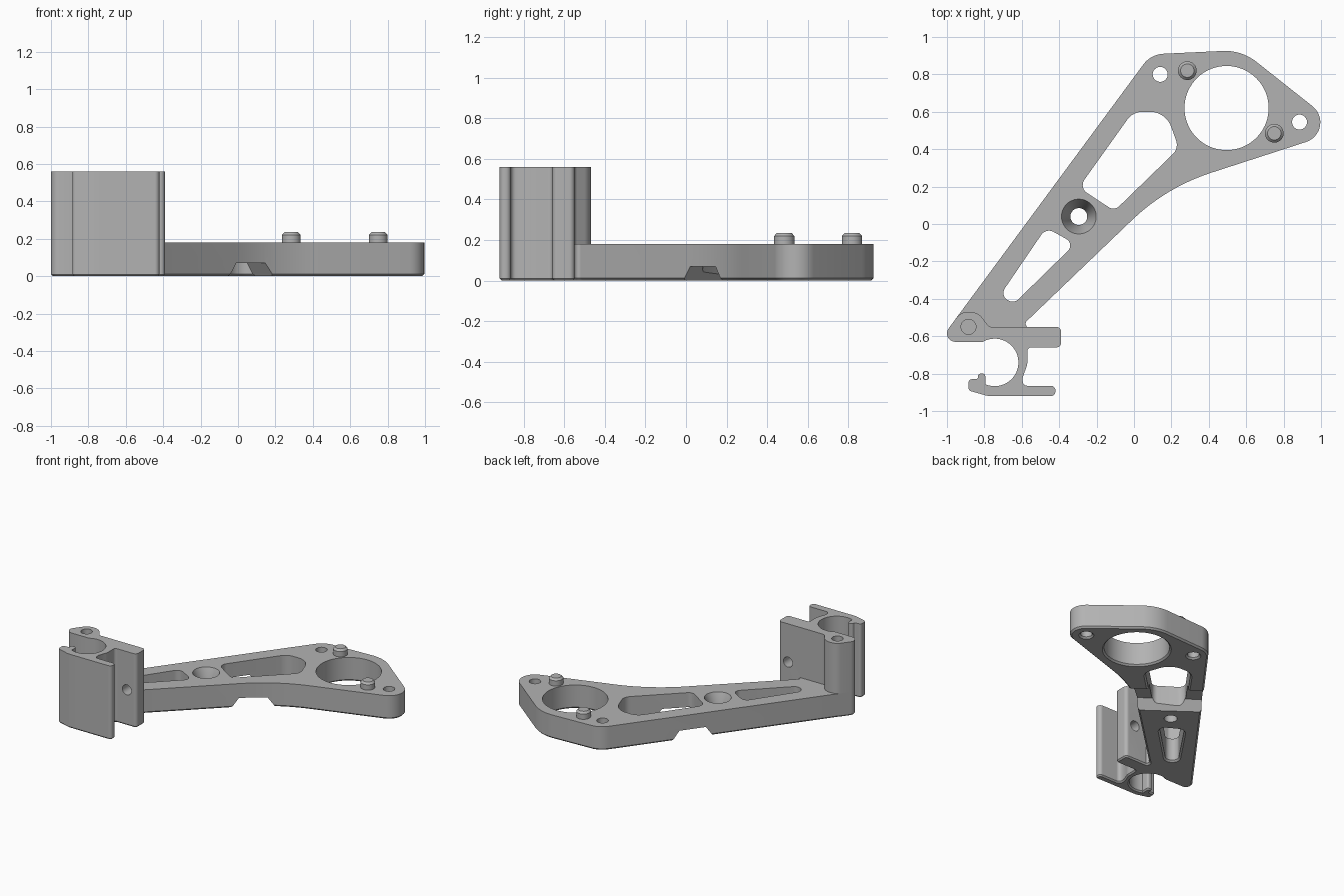
import bpy, bmesh, math
from mathutils import Matrix, Vector

if "Cube" in bpy.data.objects:
    bpy.data.objects.remove(bpy.data.objects["Cube"])

grey = bpy.data.materials.new("plain grey")
grey.use_nodes = True
grey.diffuse_color = (0.45, 0.45, 0.45, 1)
grey.node_tree.nodes["Principled BSDF"].inputs["Base Color"].default_value = (0.45, 0.45, 0.45, 1)


def rounded(corners, steps=10):
    """Outline from (x, y, radius) corners, each replaced by a fillet arc."""
    out = []
    for i, (x, y, r) in enumerate(corners):
        p = Vector((x, y))
        if r == 0:
            out.append(p)
            continue
        a = (Vector(corners[i - 1][:2]) - p).normalized()
        b = (Vector(corners[(i + 1) % len(corners)][:2]) - p).normalized()
        half = a.angle(b) / 2
        centre = p + (a + b).normalized() * r / math.sin(half)
        start = p + a * r / math.tan(half) - centre
        end = p + b * r / math.tan(half) - centre
        sweep = math.atan2(start.x * end.y - start.y * end.x, start.dot(end))
        for k in range(steps + 1):
            out.append(centre + Matrix.Rotation(sweep * k / steps, 2) @ start)
    return out


def arc(x, y, r, a0=0, a1=360, n=48):
    """Arc points; a full turn leaves out the repeated end point."""
    count = n if abs(a1 - a0) == 360 else n + 1
    angles = [math.radians(a0 + (a1 - a0) * k / n) for k in range(count)]
    return [Vector((x + r * math.cos(t), y + r * math.sin(t))) for t in angles]


def offset(pts, d):
    """Move a counter-clockwise outline inward by d."""
    out = []
    for i, p in enumerate(pts):
        e1 = (p - pts[i - 1]).normalized()
        e2 = (pts[(i + 1) % len(pts)] - p).normalized()
        n1, n2 = Vector((-e1.y, e1.x)), Vector((-e2.y, e2.x))
        out.append(p + (n1 + n2) * d / max(0.4, 1 + n1.dot(n2)))
    return out


def loft(name, layers, matrix=Matrix()):
    """Solid through (outline, height) layers with equal point counts."""
    bm = bmesh.new()
    rings = [[bm.verts.new((p.x, p.y, z)) for p in pts] for pts, z in layers]
    for low, high in zip(rings, rings[1:]):
        for i in range(len(low)):
            j = (i + 1) % len(low)
            bm.faces.new((low[i], low[j], high[j], high[i]))
    bm.faces.new(rings[0][::-1])
    bm.faces.new(rings[-1])
    bm.transform(matrix)
    bmesh.ops.recalc_face_normals(bm, faces=bm.faces)
    mesh = bpy.data.meshes.new(name)
    bm.to_mesh(mesh)
    bm.free()
    mesh.materials.append(grey)
    obj = bpy.data.objects.new(name, mesh)
    bpy.context.collection.objects.link(obj)
    return obj


def body(name, pts, top, chamfer=0.012):
    return loft(name, [(offset(pts, chamfer), 0), (pts, chamfer), (pts, top)])


def hole(pts, flare=0.012):
    """Through cutter that flares at the underside."""
    wide = offset(pts, -2 * flare)
    return loft("cutter", [(wide, -flare), (pts, flare), (pts, 0.7)])


def combine(target, tool, operation):
    mod = target.modifiers.new(operation.lower(), "BOOLEAN")
    mod.operation, mod.solver, mod.object = operation, "EXACT", tool
    bpy.ops.object.select_all(action="DESELECT")
    bpy.context.view_layer.objects.active = target
    target.select_set(True)
    bpy.ops.object.modifier_apply(modifier=mod.name)
    bpy.data.objects.remove(tool)


def smooth(obj):
    bpy.ops.object.select_all(action="DESELECT")
    bpy.context.view_layer.objects.active = obj
    obj.select_set(True)
    bpy.ops.object.shade_smooth_by_angle(angle=math.radians(28))


# Flat arm with a wide rounded head
arm = body("bracket_arm", rounded([
    (-1.022, -0.60, 0.03), (-0.55, -0.60, 0), (-0.55, -0.565, 0), (-0.59, -0.535, 0.02),
    (0.172, 0.196, 1.1), (1.116, 0.502, 0.11), (0.575, 0.93, 0.27), (0.09, 0.907, 0.14)]), 0.18)

# Tall clamp: screw column, tongue, open bore and lower jaw
clamp_outline = rounded([
    (-0.39, -0.55, 0.025), (-0.775, -0.55, 0.03), (-0.835, -0.47, 0.08),
    (-0.926, -0.47, 0.075), (-1.044, -0.63, 0.045), (-0.815, -0.63, 0)])[:-1]
# The shared fillet helper needs the neighbours, so the loop is made in one go
corners = [
    (-0.39, -0.55, 0.025), (-0.775, -0.55, 0.03), (-0.835, -0.47, 0.08),
    (-0.926, -0.47, 0.075), (-1.044, -0.63, 0.045)]
corners += [(p.x, p.y, 0) for p in arc(-0.745, -0.74, 0.127, 120, -113, 40)]
corners += [
    (-0.795, -0.80, 0.015), (-0.835, -0.80, 0.015), (-0.835, -0.83, 0.01),
    (-0.885, -0.83, 0.018), (-0.885, -0.89, 0.02), (-0.78, -0.92, 0.1),
    (-0.42, -0.92, 0.025), (-0.42, -0.865, 0.025), (-0.595, -0.865, 0.025),
    (-0.595, -0.82, 0), (-0.57, -0.75, 0.1), (-0.57, -0.66, 0.02), (-0.39, -0.66, 0.025)]
clamp = body("clamp", rounded(corners), 0.56, 0.01)

# Tongue cross hole and blind screw hole in the column
sideways = Matrix(((1, 0, 0, 0), (0, 0, -1, 0), (0, 1, 0, 0), (0, 0, 0, 1)))
ring = arc(-0.47, 0.27, 0.038, n=32)
combine(clamp, loft("cutter", [(ring, 0.5), (ring, 0.7)], sideways), "DIFFERENCE")
ring = arc(-0.885, -0.55, 0.04, n=32)
combine(clamp, loft("cutter", [(ring, 0.25), (ring, 0.7)]), "DIFFERENCE")

# Large opening, two mounting holes and two lightening pockets
for cut in (
        arc(0.495, 0.62, 0.225, n=72), arc(0.14, 0.80, 0.04), arc(0.885, 0.545, 0.04),
        rounded([(-0.295, 0.195, 0.05), (-0.105, 0.07, 0.045), (0.24, 0.405, 0.07),
                 (0.17, 0.60, 0.12), (-0.006, 0.60, 0.1)]),
        rounded([(-0.72, -0.387, 0.045), (-0.64, -0.424, 0.045),
                 (-0.315, -0.106, 0.04), (-0.47, -0.02, 0.05)])):
    combine(arm, hole(cut), "DIFFERENCE")

# Countersunk hole
levels = [(0.045, -0.02), (0.045, 0.06), (0.093, 0.18), (0.093, 0.3)]
combine(arm, loft("cutter", [(arc(-0.295, 0.04, r), z) for r, z in levels]), "DIFFERENCE")

# Trapezoid groove across the underside
across = Matrix(((0.594, 0, 0.804, -0.12), (0.804, 0, -0.594, 0.223), (0, 1, 0, 0), (0, 0, 0, 1)))
trapezoid = [Vector(p) for p in ((-0.16, -0.02), (0.16, -0.02), (0.096, 0.07), (-0.096, 0.07))]
combine(arm, loft("cutter", [(trapezoid, -0.6), (trapezoid, 0.6)], across), "DIFFERENCE")

combine(arm, clamp, "UNION")
smooth(arm)

# Locating pins with chamfered tips
for name, x, y in (("left_pin", 0.75, 0.485), ("right_pin", 0.285, 0.82)):
    levels = [(0.05, 0.17), (0.05, 0.22), (0.036, 0.235)]
    smooth(loft(name, [(arc(x, y, r, n=32), z) for r, z in levels]))
